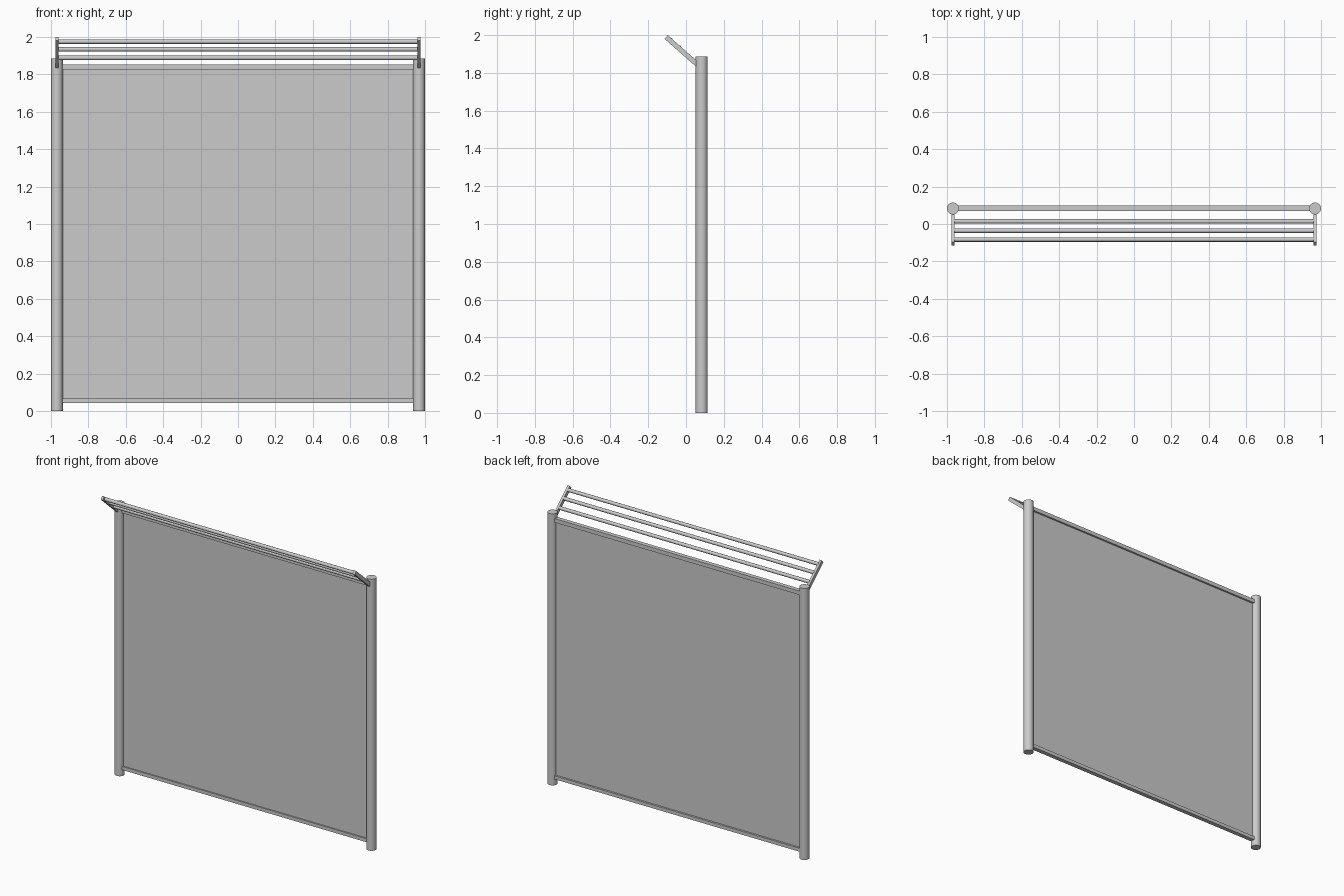
import bpy
from math import radians, atan2, hypot, pi

if "Cube" in bpy.data.objects:
    bpy.data.objects.remove(bpy.data.objects["Cube"])

POST_X, POST_Y, POST_R = 0.968, 0.083, 0.032


def box(name, centre, size, rot_x=0.0):
    bpy.ops.mesh.primitive_cube_add(size=1, location=centre)
    ob = bpy.context.object
    ob.name = name
    ob.scale = size
    bpy.ops.object.transform_apply(location=False, rotation=False, scale=True)
    ob.rotation_euler.x = rot_x
    return ob


def rod(name, centre, radius, length, sides, rot=(0, 0, 0)):
    bpy.ops.mesh.primitive_cylinder_add(vertices=sides, radius=radius, depth=length,
                                        location=centre, rotation=rot)
    ob = bpy.context.object
    ob.name = name
    bpy.ops.object.shade_smooth_by_angle(angle=radians(40))
    return ob


# Thin infill panel held between two rails
box("fence_panel", (0, POST_Y, 0.945), (1.89, 0.008, 1.78))
box("top_rail", (0, POST_Y + 0.002, 1.839), (1.89, 0.03, 0.027))
box("bottom_rail", (0, POST_Y + 0.002, 0.054), (1.89, 0.03, 0.024))

# Forward-leaning arm line in the y-z plane
low, high = (0.06, 1.844), (-0.105, 1.99)
dy, dz = high[0] - low[0], high[1] - low[1]
arm_mid = ((low[0] + high[0]) / 2, (low[1] + high[1]) / 2)

for side, sx in (("left", -1), ("right", 1)):
    # Round post and its angled arm
    rod(side + "_post", (sx * POST_X, POST_Y, 0.943), POST_R, 1.886, 32)
    box(side + "_arm", (sx * POST_X, *arm_mid), (0.016, hypot(dy, dz), 0.026), atan2(dz, dy))

# Three horizontal bars strung between the arms
for i, (y, z) in enumerate(((0.014, 1.888), (-0.036, 1.934), (-0.083, 1.975))):
    rod(f"overhang_bar_{i + 1}", (0, y, z), 0.012, 2 * POST_X - 0.008, 12, (0, pi / 2, 0))
